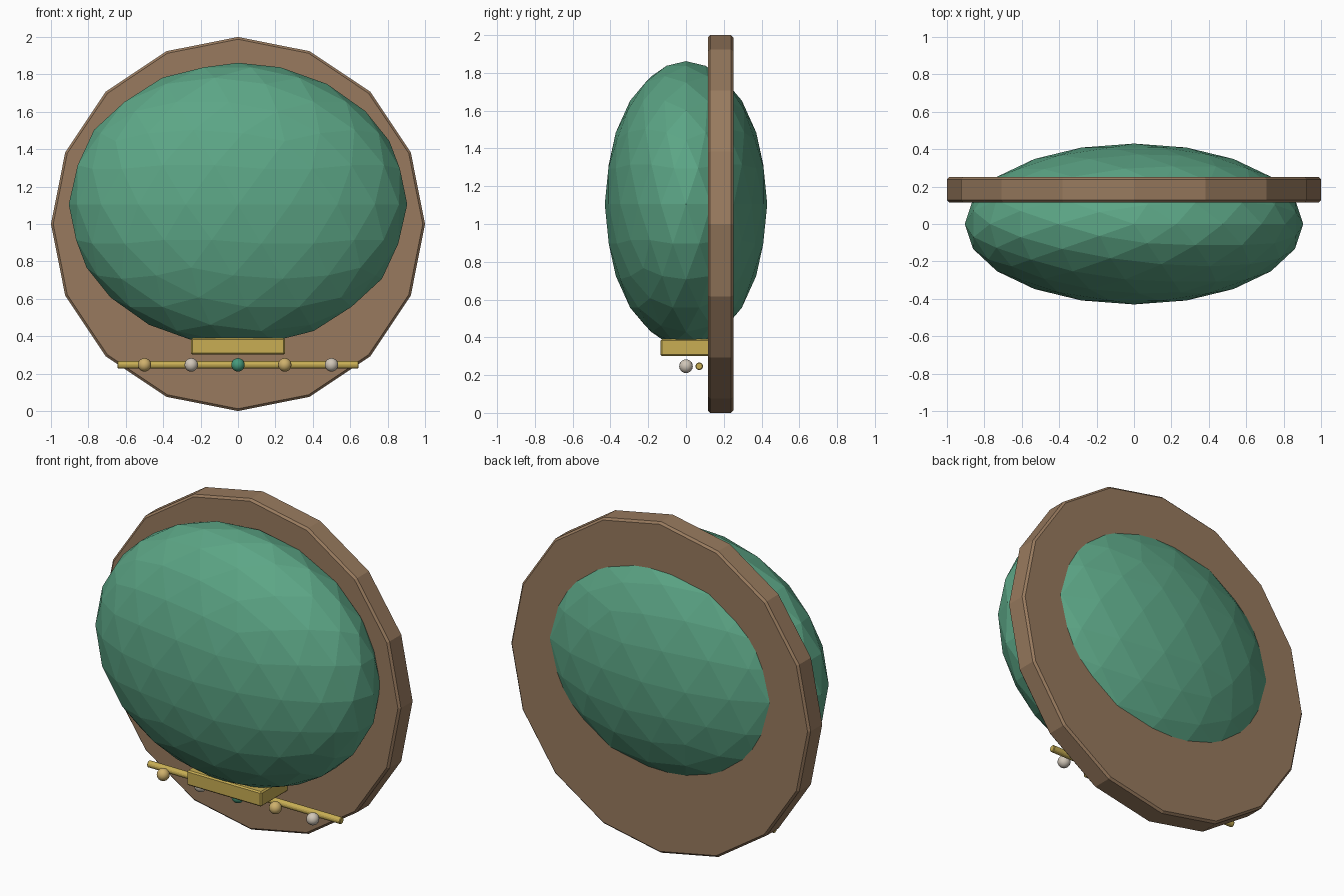
import bpy, math

if "Cube" in bpy.data.objects:
    bpy.data.objects.remove(bpy.data.objects["Cube"])


def material(name, rgb):
    """Flat colour given as sRGB 0-255, stored as linear."""
    m = bpy.data.materials.new(name)
    m.diffuse_color = [((c / 255 + 0.055) / 1.055) ** 2.4 for c in rgb] + [1]
    m.use_nodes = True
    m.node_tree.nodes["Principled BSDF"].inputs["Base Color"].default_value = m.diffuse_color
    return m


GREEN = material("jade green", (92, 166, 134))
BROWN = material("wood brown", (152, 122, 94))
GOLD = material("gold", (200, 174, 84))
TAN = material("pale gold", (206, 176, 108))
WHITE = material("pearl white", (208, 198, 184))
BEAD = material("bead green", (70, 154, 124))


def finish(name, mat, bevel=0, smooth=False):
    """Name, colour, bevel and shade the active object."""
    ob = bpy.context.object
    ob.name = name
    ob.data.materials.append(mat)
    bpy.ops.object.transform_apply(location=False, rotation=True, scale=True)
    if bevel:
        mod = ob.modifiers.new("bevel", 'BEVEL')
        mod.width = bevel
        mod.segments = 1
        mod.limit_method = 'ANGLE'
        mod.angle_limit = math.radians(40)
    if smooth:
        bpy.ops.object.shade_smooth_by_angle(angle=math.radians(30))
    return ob


# Sixteen-sided upright back disc
bpy.ops.mesh.primitive_cylinder_add(vertices=16, radius=1, depth=0.135,
                                    location=(0, 0.183, 1), rotation=(math.pi / 2, 0, 0))
finish("back_disc", BROWN, bevel=0.012)

# Faceted ellipsoid body passing through the disc
bpy.ops.mesh.primitive_ico_sphere_add(subdivisions=3, radius=1, location=(0, 0, 1.105))
bpy.context.object.scale = (0.905, 0.43, 0.757)
finish("body", GREEN)

# Gold block under the body
bpy.ops.mesh.primitive_cube_add(size=1, location=(0, 0, 0.346))
bpy.context.object.scale = (0.5, 0.27, 0.09)
finish("base_block", GOLD, bevel=0.008)

# Thin rod in front of the disc
bpy.ops.mesh.primitive_cylinder_add(vertices=8, radius=0.021, depth=1.29,
                                    location=(0, 0.07, 0.247), rotation=(0, math.pi / 2, 0))
finish("rod", GOLD, bevel=0.004)

# Row of beads
for i, mat in enumerate((TAN, WHITE, BEAD, TAN, WHITE)):
    bpy.ops.mesh.primitive_uv_sphere_add(segments=16, ring_count=10, radius=0.036,
                                         location=(-0.5 + 0.25 * i, 0, 0.247))
    finish(f"bead_{i + 1}", mat, smooth=True)
